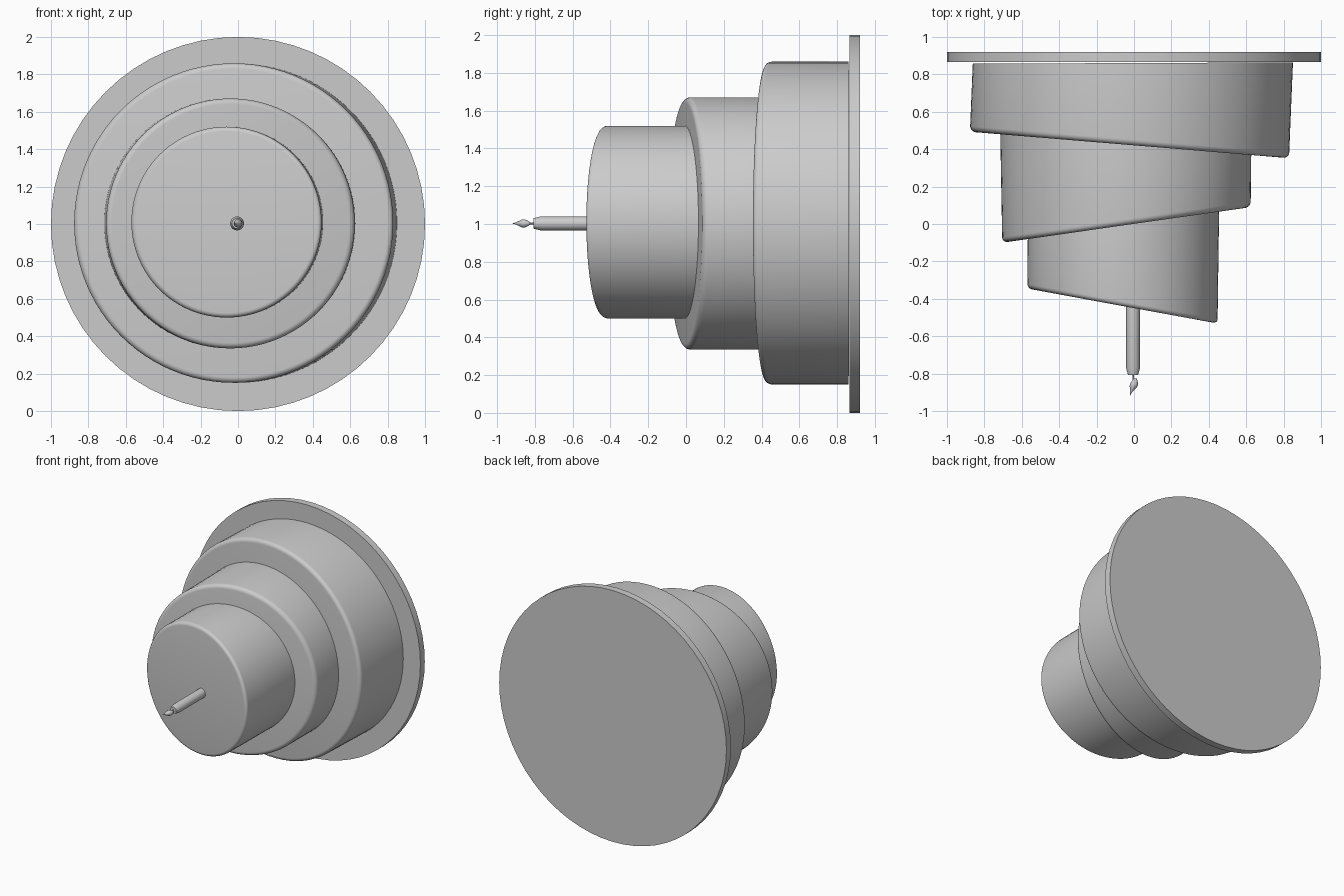
import bpy, math

if "Cube" in bpy.data.objects:
    bpy.data.objects.remove(bpy.data.objects["Cube"])

SEG = 96


def add_mesh(name, rings, angle=30):
    """Skin a list of equal-length point rings and cap both ends."""
    n = len(rings[0])
    verts = [p for r in rings for p in r]
    faces = []
    for k in range(len(rings) - 1):
        for i in range(n):
            j = (i + 1) % n
            faces.append((k * n + i, k * n + j, (k + 1) * n + j, (k + 1) * n + i))
    faces.append(tuple(reversed(range(n))))
    faces.append(tuple(range((len(rings) - 1) * n, len(rings) * n)))
    mesh = bpy.data.meshes.new(name)
    mesh.from_pydata(verts, [], faces)
    mesh.update()
    obj = bpy.data.objects.new(name, mesh)
    bpy.context.collection.objects.link(obj)
    bpy.ops.object.select_all(action='DESELECT')
    obj.select_set(True)
    bpy.context.view_layer.objects.active = obj
    bpy.ops.object.mode_set(mode='EDIT')
    bpy.ops.mesh.select_all(action='SELECT')
    bpy.ops.mesh.normals_make_consistent(inside=False)
    bpy.ops.object.mode_set(mode='OBJECT')
    bpy.ops.object.shade_smooth_by_angle(angle=math.radians(angle))
    return obj


def ring(left, right, rz, cz, scale=1.0, dy=0.0, n=SEG):
    """Slanted ring through left and right (x, y) points, rz tall in z."""
    mx, my = (left[0] + right[0]) / 2, (left[1] + right[1]) / 2 + dy
    hx, hy = (right[0] - left[0]) / 2, (right[1] - left[1]) / 2
    pts = []
    for i in range(n):
        a = 2 * math.pi * i / n
        c, s = math.cos(a) * scale, math.sin(a) * scale
        pts.append((mx + hx * c, my + hy * c, cz + rz * s))
    return pts


def tier(name, base_l, base_r, top_l, top_r, rz, cz, bevel):
    """Crooked cake tier with a rounded upper rim."""
    rings = [ring(base_l, base_r, rz, cz)]
    for k in range(6):
        a = k / 5 * math.pi / 2
        s = 1 - bevel * (1 - math.cos(a)) / rz
        rings.append(ring(top_l, top_r, rz, cz, s, bevel * (1 - math.sin(a))))
    add_mesh(name, rings)


def lathe(name, profile, n=24):
    """Stack of round rings along y: (x offset, y, radius)."""
    add_mesh(name, [ring((x - r, y), (x + r, y), r, 1.003, n=n)
                    for x, y, r in profile], 35)


# Plate
add_mesh("plate", [ring((-1, y), (1, y), 1, 1, n=64) for y in (0.92, 0.865)])

# Three leaning tiers
tier("bottom_tier", (-0.862, 0.857), (0.85, 0.864),
     (-0.876, 0.493), (0.83, 0.352), 0.854, 1.005, 0.03)
tier("middle_tier", (-0.715, 0.482), (0.627, 0.371),
     (-0.705, -0.10), (0.624, 0.09), 0.668, 1.003, 0.03)
tier("top_tier", (-0.568, -0.078), (0.455, 0.068),
     (-0.57, -0.345), (0.447, -0.532), 0.51, 1.01, 0.025)

# Candle with wick and bent flame
lathe("candle", [(-0.005, -0.42, 0.037), (-0.005, -0.77, 0.037), (-0.005, -0.808, 0.027)])
lathe("wick", [(-0.005, -0.80, 0.005), (-0.003, -0.845, 0.004)], 8)
lathe("flame", [(0.008, -0.825, 0.006), (0.004, -0.838, 0.015), (0.0, -0.855, 0.022),
                (-0.002, -0.868, 0.021), (-0.009, -0.885, 0.013),
                (-0.016, -0.90, 0.006), (-0.022, -0.918, 0.0008)], 16)
